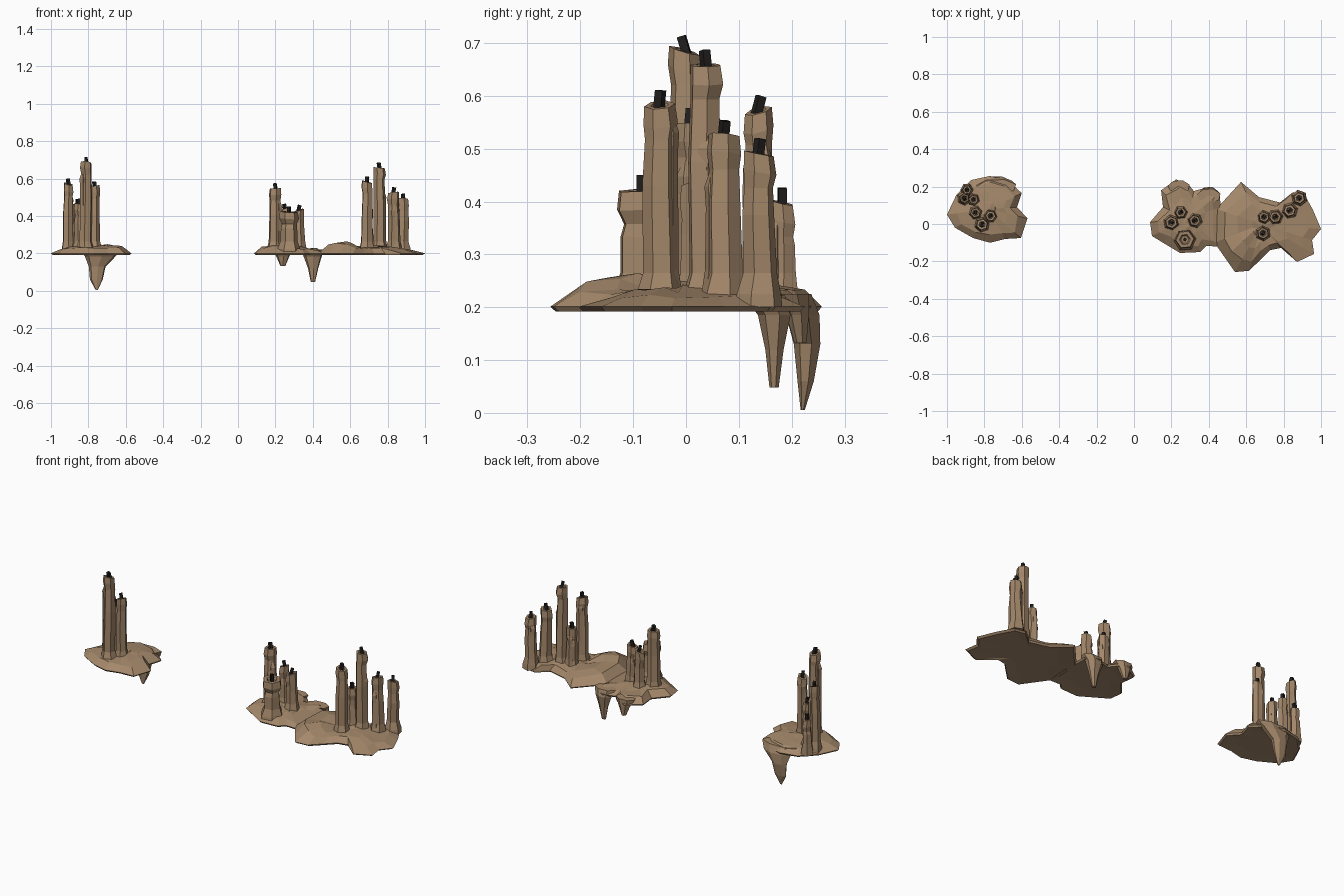
import bpy, bmesh, math, random
from mathutils import Vector, Matrix

if "Cube" in bpy.data.objects:
    bpy.data.objects.remove(bpy.data.objects["Cube"])
random.seed(4)

def material(name, rgb):
    m = bpy.data.materials.new(name)
    m.diffuse_color = (*rgb, 1)
    m.use_nodes = True
    m.node_tree.nodes["Principled BSDF"].inputs["Base Color"].default_value = m.diffuse_color
    return m
WAX = material("brown wax", (0.37, 0.245, 0.145))
SOOT = material("burnt wick", (0.015, 0.013, 0.012))

def finish(bm, name, mat):
    bmesh.ops.recalc_face_normals(bm, faces=bm.faces)
    me = bpy.data.meshes.new(name)
    bm.to_mesh(me)
    bm.free()
    me.materials.append(mat)
    ob = bpy.data.objects.new(name, me)
    bpy.context.collection.objects.link(ob)
    return ob

def skin(bm, rings):
    """Bridge successive vertex rings and close both ends."""
    rings = [[bm.verts.new(p) for p in r] for r in rings]
    n = len(rings[0])
    for a, b in zip(rings, rings[1:]):
        for i in range(n):
            j = (i + 1) % n
            bm.faces.new((a[i], a[j], b[j], b[i]))
    bm.faces.new(rings[0][::-1])
    bm.faces.new(rings[-1])

def ring(x, y, z, rx, ry, n=6, turn=0, slant=(0, 0)):
    pts = []
    for i in range(n):
        a = turn + math.tau * i / n
        dx, dy = rx * math.cos(a), ry * math.sin(a)
        pts.append(Vector((x + dx, y + dy, z + slant[0] * dx + slant[1] * dy)))
    return pts

# Wax puddles: irregular outline, rising in rings to low mounds
def puddle(name, outline, centre, mounds):
    def height(x, y):
        return max([0.215] + [0.205 + (h - 0.205) * math.exp(-((x - px)**2 + (y - py)**2) / w**2)
                              for px, py, h, w in mounds])
    bm = bmesh.new()
    c = Vector(centre)
    rings = [[Vector((*(c + (Vector(p) - c) * s), z)) for p in outline]
             for s, z in ((0.6, 0.197), (0.96, 0.192), (1, 0.201))]
    for s in (0.78, 0.5, 0.22):
        row = []
        for p in outline:
            q = c + (Vector(p) - c) * (s + random.uniform(-0.05, 0.05))
            row.append(Vector((q.x, q.y, height(q.x, q.y) + random.uniform(-0.004, 0.006))))
        rings.append(row)
    skin(bm, rings)
    bmesh.ops.triangulate(bm, faces=[f for f in bm.faces if len(f.verts) > 4])
    finish(bm, name, WAX)

puddle("left_puddle", [(-1, .05), (-.95, .155), (-.87, .235), (-.77, .257), (-.67, .23), (-.6, .165),
       (-.625, .09), (-.57, .03), (-.605, -.075), (-.69, -.08), (-.77, -.1), (-.86, -.075), (-.957, -.02)],
       (-.78, .08), [(-.72, .09, .246, .2), (-.85, .05, .238, .15)])
puddle("middle_puddle", [(.086, .01), (.155, .09), (.145, .18), (.225, .238), (.29, .214), (.32, .176),
       (.395, .198), (.46, .166), (.462, .09), (.47, 0), (.46, -.12), (.385, -.118), (.353, -.15),
       (.246, -.155), (.155, -.1), (.096, -.064)],
       (.29, .03), [(.24, .0, .245, .17), (.22, .14, .235, .1), (.4, .12, .225, .1)])
puddle("right_puddle", [(.44, .08), (.572, .225), (.668, .144), (.78, .115), (.85, .17), (.91, .16), (.957, .075),
       (1, -.027), (.952, -.086), (.963, -.16), (.872, -.203), (.786, -.128), (.727, -.14), (.674, -.193),
       (.615, -.25), (.54, -.257), (.486, -.18), (.43, -.1)],
       (.68, 0), [(.55, -.11, .268, .12), (.56, .06, .25, .14), (.74, .02, .24, .2)])

# Hanging drips under the rims: (x, y, z, rx, ry) sections
drips = {
    "left_hanging_drip": [(-.735, .2, .225, .11, .04), (-.735, .222, .185, .085, .033), (-.752, .23, .13, .046, .026),
                          (-.757, .227, .06, .035, .016), (-.755, .221, .005, .006, .004)],
    "middle_long_drip": [(.4, .15, .222, .065, .04), (.4, .168, .185, .05, .032), (.402, .168, .12, .028, .018),
                         (.401, .167, .048, .012, .009)],
    "middle_short_drip": [(.24, .2, .225, .06, .035), (.24, .212, .185, .036, .022), (.24, .217, .132, .013, .012)],
}
for name, secs in drips.items():
    bm = bmesh.new()
    skin(bm, [ring(x, y, z, rx, ry, 7, 0.3) for x, y, z, rx, ry in secs])
    finish(bm, name, WAX)

# Six-sided candles with flared foot, lip, melted hollow, side run and tilted wick
def candle(name, x, y, h, r=0.03, flare=1.05):
    turn = random.uniform(0, 1)
    slant = (random.uniform(-.3, .3), random.uniform(-.3, .3))
    top = h - r * 0.3
    prof = [(1.5, .2), (1.42, .225), (1.08, .265), (1.02, .2 + (top - .2) * .6), (.92, top - .065),
            (flare, top - .035), (flare * .9, top), (flare * .55, top), (flare * .4, top - .014)]
    rings = []
    for k, (s, z) in enumerate(prof):
        jx, jy = [random.uniform(-.003, .003) for _ in "xy"] if 1 < k < 6 else (0, 0)
        rings.append(ring(x + jx, y + jy, z, r * s, r * s, 6, turn, slant if k > 4 else (0, 0)))
    bm = bmesh.new()
    skin(bm, rings)
    # wax run down one side
    a = turn + math.tau * random.randrange(6) / 6
    zt = .2 + (top - .2) * random.uniform(.72, .97)
    cx, cy = x + math.cos(a) * r * .62, y + math.sin(a) * r * .62
    skin(bm, [ring(cx, cy, z, r * s, r * s, 5, a) for s, z in
              ((.85, .21), (.55, .27), (.5, zt - .07), (.58, zt - .03), (.25, zt))])
    finish(bm, name, WAX)
    # wick
    bm = bmesh.new()
    m = (Matrix.Translation((x, y, top + .008)) @ Matrix.Rotation(random.uniform(0, 3), 4, 'Z')
         @ Matrix.Rotation(random.uniform(-.35, .35), 4, 'X') @ Matrix.Diagonal((.016, .016, .04, 1)))
    bmesh.ops.create_cube(bm, size=1, matrix=m)
    finish(bm, name + "_wick", SOOT)

candles = {
    "left": [(-.812, -.003, .695, .031), (-.767, .043, .565, .028), (-.848, .06, .475, .028),
             (-.858, .13, .47, .025), (-.907, .137, .58, .027), (-.893, .182, .405, .024)],
    "middle": [(.2, .008, .558, .033), (.25, .062, .445, .028), (.325, .018, .44, .03)],
    "right": [(.69, -.05, .592, .031), (.695, .037, .45, .028), (.755, .037, .668, .032),
              (.832, .072, .535, .032), (.883, .138, .5, .03)],
}
for group, items in candles.items():
    for i, c in enumerate(items):
        candle(f"{group}_candle_{i + 1}", *c)
candle("middle_stub_candle", .272, -.083, .435, .043, 1.25)
